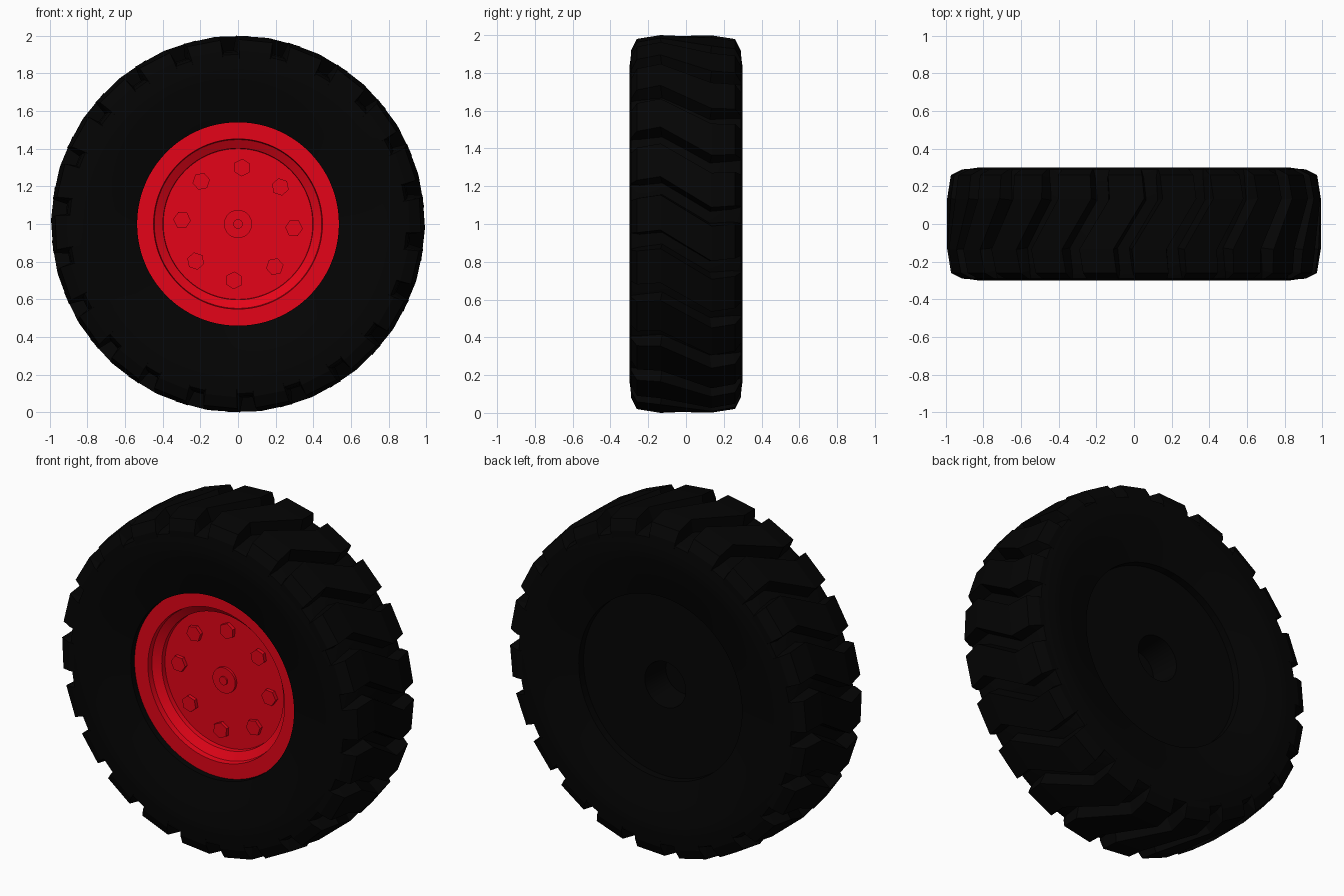
import bpy, bmesh, math

if "Cube" in bpy.data.objects:
    bpy.data.objects.remove(bpy.data.objects["Cube"])

AXLE_Z = 1.0


def material(name, rgb):
    m = bpy.data.materials.new(name)
    m.diffuse_color = (*rgb, 1)
    m.use_nodes = True
    m.node_tree.nodes["Principled BSDF"].inputs["Base Color"].default_value = m.diffuse_color
    return m


RUBBER = material("black_rubber", (0.0012, 0.0012, 0.0012))
RED = material("red_paint", (0.78, 0.0012, 0.009))


def polar(r, y, deg):
    a = math.radians(deg)
    return (0.992 * r * math.cos(a), y, AXLE_Z + r * math.sin(a))


def finish(name, bm, mat, smooth=True):
    bmesh.ops.remove_doubles(bm, verts=bm.verts, dist=1e-5)
    bmesh.ops.recalc_face_normals(bm, faces=bm.faces)
    me = bpy.data.meshes.new(name)
    bm.to_mesh(me)
    bm.free()
    me.materials.append(mat)
    ob = bpy.data.objects.new(name, me)
    bpy.context.collection.objects.link(ob)
    if smooth:
        bpy.ops.object.select_all(action='DESELECT')
        ob.select_set(True)
        bpy.context.view_layer.objects.active = ob
        bpy.ops.object.shade_smooth_by_angle(angle=math.radians(25))
    return ob


def loft(bm, rings, closed_path=False):
    """Bridge successive rings of points with quads."""
    vs = [[bm.verts.new(p) for p in ring] for ring in rings]
    n = len(vs[0])
    pairs = list(zip(vs, vs[1:])) + ([(vs[-1], vs[0])] if closed_path else [])
    for a, b in pairs:
        for i in range(n):
            j = (i + 1) % n
            bm.faces.new((a[i], a[j], b[j], b[i]))
    if not closed_path:
        bm.faces.new(vs[0])
        bm.faces.new(vs[-1])


def lathe(name, profile, mat, closed=False, seg=88):
    """Revolve (radius, y) points about the axle."""
    bm = bmesh.new()
    loft(bm, [[polar(r, y, 360 * i / seg) for i in range(seg)]
              for r, y in profile], closed)
    return finish(name, bm, mat)


# Tyre carcass with sidewalls dished towards the rim
half = [(0.54, 0.15), (0.54, 0.24), (0.66, 0.272), (0.78, 0.297), (0.83, 0.30),
        (0.90, 0.29), (0.915, 0.25), (0.922, 0.13)]
lathe("tyre_carcass", half + [(r, -y) for r, y in reversed(half)], RUBBER, closed=True)

# Tread lugs: zigzag bars separated by slanted grooves
LUGS = 22
PITCH = 360 / LUGS
GROOVE = 5.7
side = [(0.88, 0.293), (0.92, 0.29), (0.98, 0.26), (1.0, 0.135)]
stations = [(r, -y) for r, y in side] + list(reversed(side))


def groove_angle(y):
    """Angle of the groove centre line across the tread width."""
    if y < -0.135:
        return 11.7 + (y + 0.135) * 7
    if y > 0.135:
        return 2.2 + (y - 0.135) * 5
    return 6.95 - y / 0.135 * 4.75


bm = bmesh.new()
for k in range(LUGS):
    rings = []
    for r, y in stations:
        start = groove_angle(y) + k * PITCH + GROOVE / 2
        end = start + PITCH - GROOVE
        rings.append([polar(r, y, start), polar(r, y, end),
                      polar(r - 0.10, y * 0.92, end + 1.2),
                      polar(r - 0.10, y * 0.92, start - 1.2)])
    loft(bm, rings)
finish("tread_lugs", bm, RUBBER, smooth=False)

# Front rim: flat ring, step, sloped band, second step, recessed disc
DISC_Y = -0.117
lathe("wheel_rim", [(0.01, DISC_Y), (0.40, DISC_Y), (0.402, -0.145), (0.448, -0.172),
                    (0.452, -0.204), (0.541, -0.204), (0.541, -0.05), (0.01, -0.05)], RED)

# Back plate with deep axle socket
lathe("back_plate", [(0.01, 0.02), (0.12, 0.02), (0.135, 0.195), (0.54, 0.195),
                     (0.54, 0.0), (0.01, 0.0)], RUBBER)

# Hub cap with small centre pin
lathe("hub_cap", [(0.075, DISC_Y + 0.01), (0.075, DISC_Y - 0.015)], RED, seg=32)
lathe("hub_pin", [(0.025, DISC_Y), (0.025, DISC_Y - 0.023)], RED, seg=16)

# Hexagonal wheel nuts
bm = bmesh.new()
for k in range(8):
    cx, _, cz = polar(0.30, 0, k * 45 - 4)
    rings = []
    for y in (DISC_Y + 0.01, DISC_Y - 0.022):
        turns = [math.radians(60 * i + 45 * k - 4) for i in range(6)]
        rings.append([(cx + 0.047 * math.cos(a), y, cz + 0.047 * math.sin(a))
                      for a in turns])
    loft(bm, rings)
finish("wheel_nuts", bm, RED, smooth=False)
